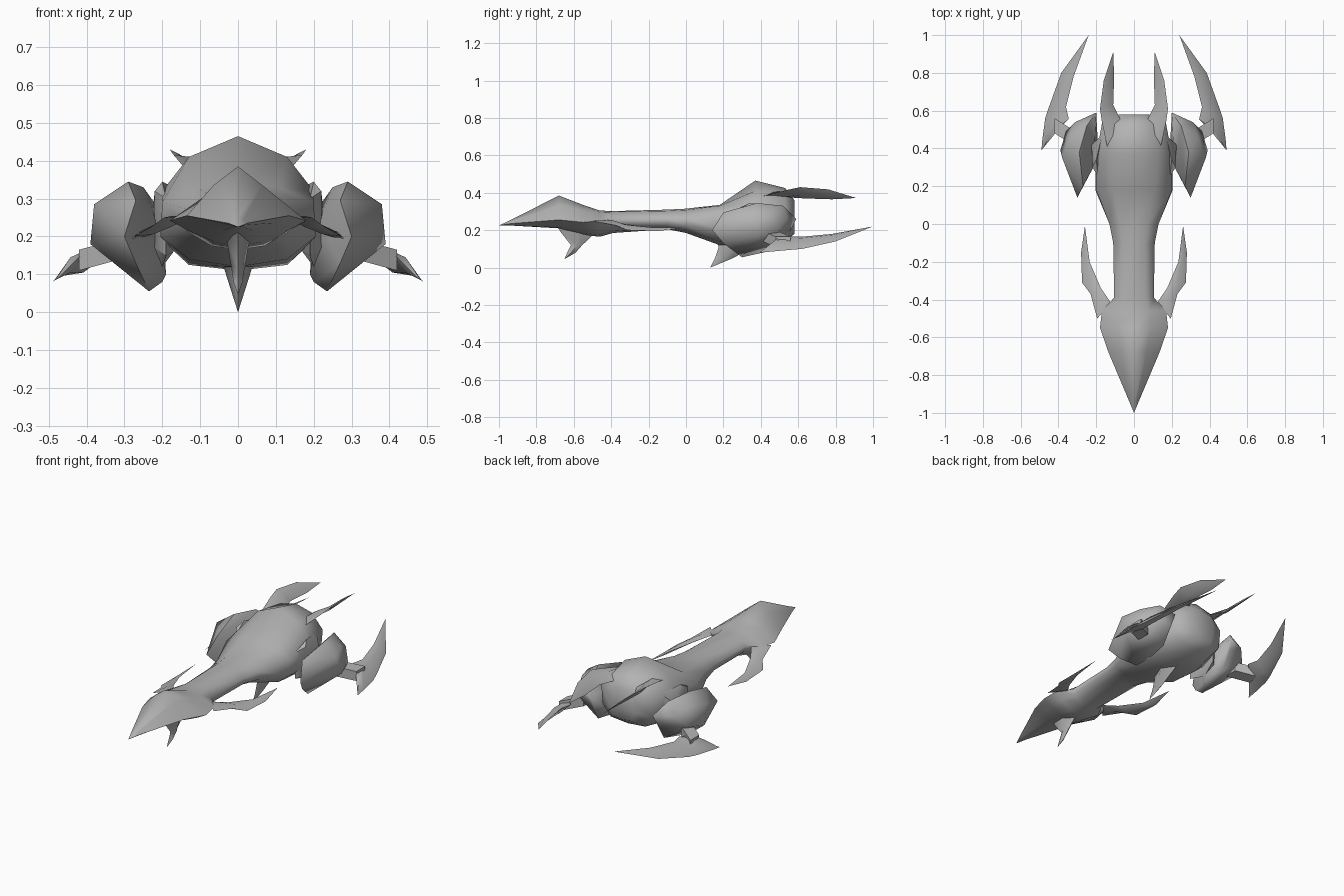
import bpy, bmesh, math

if "Cube" in bpy.data.objects:
    bpy.data.objects.remove(bpy.data.objects["Cube"])

GREY = (0.45, 0.45, 0.45, 1)
mat = bpy.data.materials.new("hull grey")
mat.use_nodes = True
mat.diffuse_color = GREY
mat.node_tree.nodes["Principled BSDF"].inputs["Base Color"].default_value = GREY


def finish(name, bm, angle):
    bmesh.ops.remove_doubles(bm, verts=bm.verts, dist=0.0005)
    bmesh.ops.recalc_face_normals(bm, faces=bm.faces)
    mesh = bpy.data.meshes.new(name)
    bm.to_mesh(mesh)
    bm.free()
    mesh.materials.append(mat)
    obj = bpy.data.objects.new(name, mesh)
    bpy.context.collection.objects.link(obj)
    bpy.ops.object.select_all(action='DESELECT')
    obj.select_set(True)
    bpy.context.view_layer.objects.active = obj
    bpy.ops.object.shade_smooth_by_angle(angle=math.radians(angle))


def loft(name, rings, angle=65):
    """Skin a list of equal-length point rings; collapsed rings become tips."""
    bm = bmesh.new()
    loops = [[bm.verts.new(p) for p in ring] for ring in rings]
    n = len(rings[0])
    for a, b in zip(loops, loops[1:]):
        for i in range(n):
            j = (i + 1) % n
            bm.faces.new((a[i], a[j], b[j], b[i]))
    bm.faces.new(loops[0])
    bm.faces.new(loops[-1])
    finish(name, bm, angle)


def blade(name, side, sections):
    """Diamond-section blade; each section is outer edge, inner edge, half thickness."""
    rings = []
    for o, i, t in sections:
        m = [(a + b) / 2 for a, b in zip(o, i)]
        pts = [o, (m[0], m[1], m[2] + t), i, (m[0], m[1], m[2] - t)]
        rings.append([(side * x, y, z) for x, y, z in pts])
    loft(name, rings)


def fin(name, sections):
    """Vertical fin; each section is z, front y, back y, half width."""
    loft(name, [[(0, f, z), (w, (f + b) / 2, z), (0, b, z), (-w, (f + b) / 2, z)]
                for z, f, b, w in sections])


def solid(name, side, points, angle=35):
    """Convex solid around a few points."""
    bm = bmesh.new()
    for x, y, z in points:
        bm.verts.new((side * x, y, z))
    bmesh.ops.convex_hull(bm, input=bm.verts)
    loose = [v for v in bm.verts if not v.link_faces]
    bmesh.ops.delete(bm, geom=loose, context='VERTS')
    finish(name, bm, angle)


# Fuselage: y, then the half section from top to bottom as (x, z)
sections = [
    (-1.00, [(0, .225)] * 6),
    (-0.94, [(0, .253), (.015, .245), (.025, .235), (.02, .23), (.01, .226), (0, .225)]),
    (-0.68, [(0, .385), (.065, .335), (.135, .255), (.09, .235), (.04, .215), (0, .21)]),
    (-0.55, [(0, .335), (.09, .305), (.18, .242), (.13, .215), (.06, .185), (0, .175)]),
    (-0.46, [(0, .305), (.08, .295), (.17, .25), (.13, .21), (.07, .175), (0, .165)]),
    (-0.39, [(0, .302), (.06, .298), (.105, .26), (.10, .23), (.06, .195), (0, .185)]),
    (-0.10, [(0, .31), (.06, .303), (.11, .265), (.11, .235), (.07, .212), (0, .205)]),
    (0.00, [(0, .315), (.07, .308), (.13, .27), (.13, .225), (.08, .195), (0, .185)]),
    (0.18, [(0, .335), (.11, .33), (.20, .29), (.205, .20), (.13, .14), (0, .12)]),
    (0.37, [(0, .465), (.13, .41), (.20, .32), (.20, .19), (.13, .125), (0, .11)]),
    (0.53, [(0, .425), (.10, .40), (.17, .32), (.16, .21), (.11, .15), (0, .14)]),
    (0.58, [(0, .36), (.06, .35), (.08, .30), (.08, .24), (.06, .19), (0, .18)]),
]
rings = []
for y, half in sections:
    ring = [(x, y, z) for x, z in half]
    ring += [(-x, y, z) for x, z in half[-2:0:-1]]
    rings.append(ring)
loft("fuselage", rings)

# Fins under the chin and belly
fin("chin_fin", [(.24, -.70, -.46, .05), (.19, -.67, -.48, .03), (.12, -.615, -.555, .018),
                 (.08, -.635, -.59, .012), (.045, -.65, -.65, 0)])
fin("belly_fin", [(.15, .16, .42, .05), (.11, .175, .36, .035), (.05, .155, .25, .016),
                  (0, .13, .13, 0)])

for side, word in ((1, "left"), (-1, "right")):
    # Swept blades beside the head
    blade(word + "_head_blade", side, [
        ((.195, -.50, .25), (.195, -.50, .25), 0),
        ((.23, -.37, .225), (.12, -.42, .255), .014),
        ((.275, -.31, .20), (.175, -.34, .235), .012),
        ((.28, -.15, .195), (.235, -.20, .215), .009),
        ((.26, -.01, .215), (.26, -.01, .215), 0)])

    # Tail horns rising from the back deck
    blade(word + "_tail_horn", side, [
        ((.14, .40, .38), (.07, .42, .39), .015),
        ((.17, .54, .415), (.07, .55, .375), .015),
        ((.18, .61, .43), (.11, .63, .37), .012),
        ((.16, .76, .418), (.105, .78, .365), .008),
        ((.11, .91, .372), (.11, .91, .372), 0)])

    # Shoulder plate joining the pod to the fuselage
    solid(word + "_shoulder", side, [
        (.19, .25, .15), (.19, .25, .30), (.22, .30, .17), (.22, .30, .32), (.20, .34, .345),
        (.225, .42, .27), (.215, .43, .15), (.20, .36, .12), (.17, .47, .16), (.17, .47, .33)])

    # Rounded side pod
    solid(word + "_pod", side, [
        (.30, .14, .20), (.27, .20, .13), (.27, .20, .295), (.33, .24, .25),
        (.29, .38, .345), (.25, .52, .33), (.34, .46, .30), (.38, .35, .285),
        (.39, .39, .18), (.36, .49, .20), (.31, .54, .26), (.20, .59, .26),
        (.21, .56, .20), (.21, .50, .10), (.235, .30, .055), (.19, .40, .10),
        (.20, .36, .08), (.215, .30, .24)], 65)

    # Strut from the pod to the claw
    solid(word + "_strut", side, [
        (x, y + d, z) for x, y, h in ((.31, .45, .17), (.42, .52, .14))
        for d in (-.04, .04) for z in (h - .03, h + .025)])

    # Long outer claw
    blade(word + "_claw", side, [
        ((.49, .39, .08), (.475, .41, .09), 0),
        ((.485, .45, .085), (.40, .50, .165), .02),
        ((.47, .56, .095), (.345, .555, .165), .025),
        ((.45, .62, .10), (.36, .62, .165), .025),
        ((.385, .80, .14), (.32, .78, .18), .015),
        ((.24, 1.0, .22), (.24, 1.0, .22), 0)])
